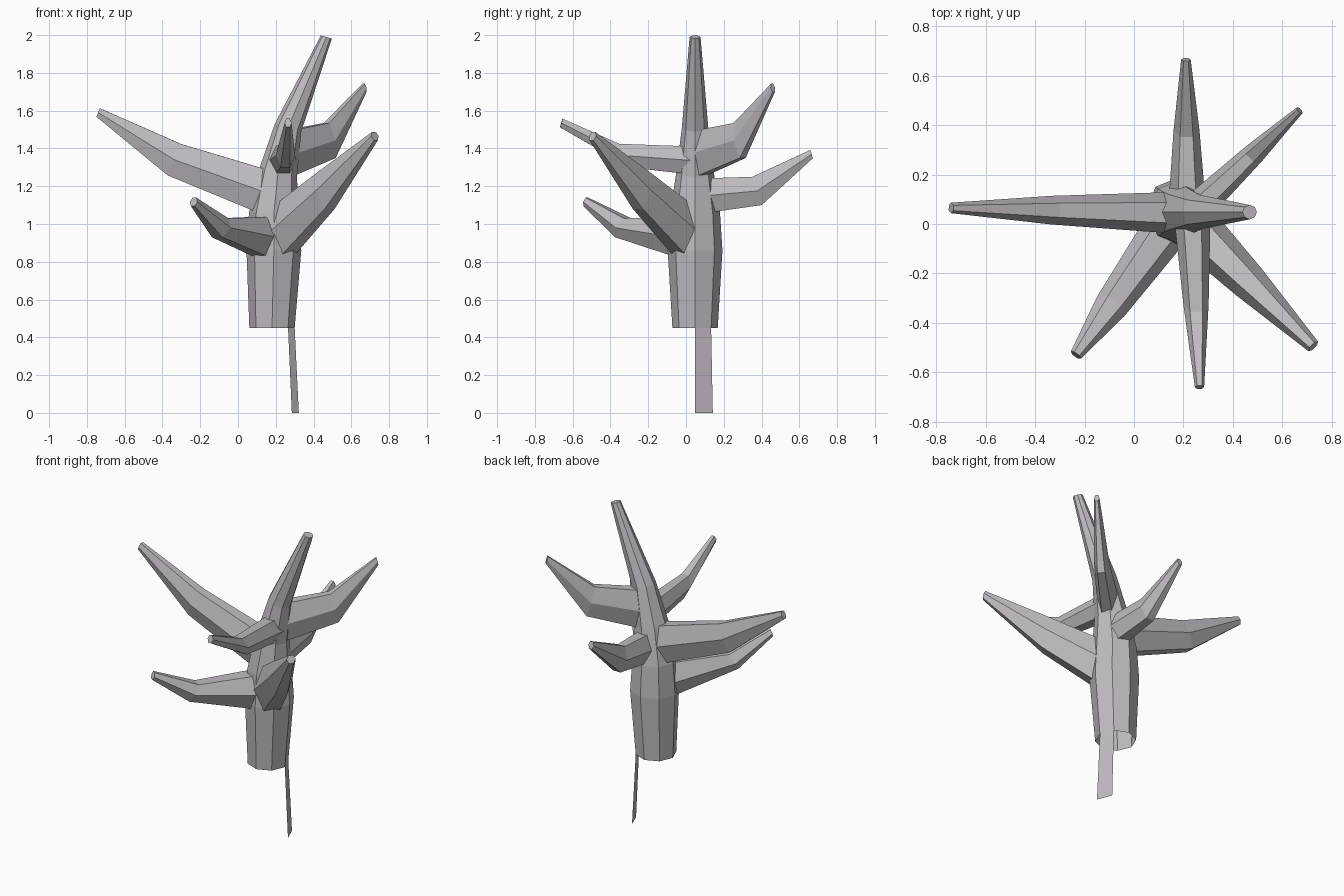
import bpy, bmesh
from math import cos, sin, pi
from mathutils import Vector

cube = bpy.data.objects.get("Cube")
if cube:
    bpy.data.objects.remove(cube)

bark = bpy.data.materials.new("grey bark")
bark.use_nodes = True
colour = (0.53, 0.50, 0.54, 1)
bark.diffuse_color = colour
bark.node_tree.nodes["Principled BSDF"].inputs["Base Color"].default_value = colour


def finish(name, bm):
    bmesh.ops.recalc_face_normals(bm, faces=bm.faces[:])
    mesh = bpy.data.meshes.new(name)
    bm.to_mesh(mesh)
    bm.free()
    mesh.materials.append(bark)
    obj = bpy.data.objects.new(name, mesh)
    bpy.context.collection.objects.link(obj)
    return obj


def ring(centre, across, up, sides):
    """Points of a regular polygon spanned by two half-axes."""
    turns = [2 * pi * k / sides for k in range(sides)]
    return [centre + across * cos(a) + up * sin(a) for a in turns]


def loft(name, rings):
    """Skin closed rings of points and cap both ends."""
    bm = bmesh.new()
    loops = [[bm.verts.new(p) for p in points] for points in rings]
    for a, b in zip(loops, loops[1:]):
        for i in range(len(a)):
            bm.faces.new((a[i - 1], a[i], b[i], b[i - 1]))
    bm.faces.new(loops[0])
    bm.faces.new(loops[-1])
    return finish(name, bm)


def branch(name, start, tip, base_z, base_depth, width,
           bend, bend_z, bend_depth, lean=0.04):
    """Hexagonal limb, bent once at a fraction of its reach, with a blunt tip."""
    start = Vector((*start, base_z))
    tip = Vector(tip)
    reach = Vector((tip.x - start.x, tip.y - start.y, 0))
    across = reach.normalized().cross(Vector((0, 0, 1))) * width / 2
    elbow = start + reach * bend
    elbow.z = bend_z
    rings = []
    for centre, depth, slant, taper in ((start, base_depth, 0, 1),
                                        (elbow, bend_depth, lean, 0.68),
                                        (tip, 0.045, 0.01, 0.25)):
        up = Vector((0, 0, depth / 2)) - reach * slant
        rings.append(ring(centre, across * taper, up / sin(pi / 3), 6))
    return loft(name, rings)


# Eight-sided trunk running up into the leaning top: centre x, z, radius, tilt
middle_y = 0.048
trunk = loft("tree_trunk", [
    ring(Vector((x, middle_y, z)), Vector((r, 0, -tilt * r)), Vector((0, r, 0)), 8)
    for x, z, r, tilt in ((0.18, 0.45, 0.12, 0), (0.19, 0.86, 0.145, 0),
                          (0.19, 1.06, 0.132, 0), (0.212, 1.27, 0.1, 0.2),
                          (0.265, 1.51, 0.07, 0.3), (0.468, 1.99, 0.029, 0.3))])

# Branches spreading in every direction
branches = [
    branch("right_branch", (0.18, 0.045), (-0.74, 0.065, 1.59),
           1.155, 0.25, 0.17, bend=0.56, bend_z=1.34, bend_depth=0.165),
    branch("low_front_right_branch", (0.18, 0.05), (-0.235, -0.53, 1.117),
           0.92, 0.24, 0.2, bend=0.66, bend_z=0.98, bend_depth=0.1),
    branch("low_front_left_branch", (0.18, 0.05), (0.725, -0.495, 1.465),
           0.9, 0.32, 0.22, bend=0.52, bend_z=1.175, bend_depth=0.19),
    branch("front_branch", (0.235, 0.05), (0.265, -0.66, 1.535),
           1.335, 0.15, 0.15, bend=0.53, bend_z=1.362, bend_depth=0.125, lean=-0.04),
    branch("back_left_branch", (0.24, 0.05), (0.67, 0.46, 1.72),
           1.365, 0.25, 0.13, bend=0.57, bend_z=1.442, bend_depth=0.185),
    branch("back_branch", (0.215, 0.05), (0.21, 0.665, 1.37),
           1.145, 0.19, 0.155, bend=0.53, bend_z=1.175, bend_depth=0.15),
]

# Join the branches into the trunk
for part in branches:
    union = trunk.modifiers.new(part.name, "BOOLEAN")
    union.operation = "UNION"
    union.solver = "EXACT"
    union.object = part
bpy.context.view_layer.objects.active = trunk
for modifier in list(trunk.modifiers):
    bpy.ops.object.modifier_apply(modifier=modifier.name)
for part in branches:
    bpy.data.objects.remove(part)

# Open the hollow trunk at its foot
bm = bmesh.new()
bm.from_mesh(trunk.data)
foot = [f for f in bm.faces if f.normal.z < -0.9 and f.calc_center_median().z < 0.5]
bmesh.ops.delete(bm, geom=foot, context="FACES_ONLY")
bm.to_mesh(trunk.data)
bm.free()

# Single strip of bark hanging to the ground
bm = bmesh.new()
corners = ((0.3, middle_y, 0.45), (0.265, 0.133, 0.45),
           (0.285, 0.142, 0), (0.322, middle_y, 0))
bm.faces.new([bm.verts.new(p) for p in corners])
finish("bark_strip", bm)
